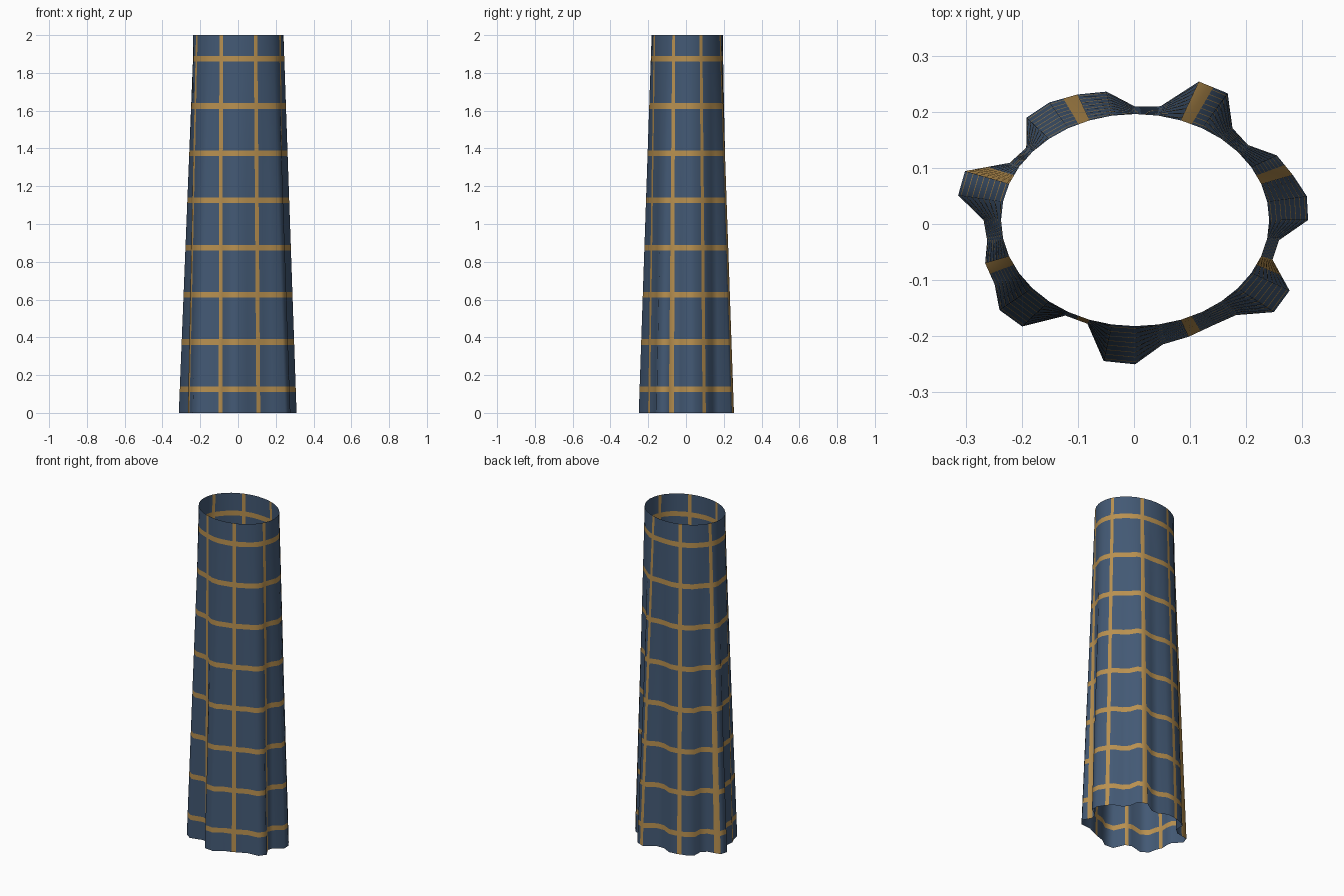
import bpy
import bmesh
from math import sin, cos, radians

cube = bpy.data.objects.get("Cube")
if cube:
    bpy.data.objects.remove(cube, do_unlink=True)


def make_material(name, color):
    mat = bpy.data.materials.new(name)
    mat.use_nodes = True
    mat.diffuse_color = (*color, 1)
    shader = mat.node_tree.nodes["Principled BSDF"]
    shader.inputs["Base Color"].default_value = (*color, 1)
    shader.inputs["Roughness"].default_value = 0.9
    return mat


# Waist ellipse and overall height
HALF_WIDTH, HALF_DEPTH, HEIGHT = 0.239, 0.189, 2.0
CENTER_X, CENTER_Y = 0.002, 0.007

# Flare of the hem at each ten degrees, clockwise from the back
FLARE = [1.07, 1.09, 1.39, 1.38, 1.13, 1.10, 1.22, 1.25, 1.30, 1.29, 1.09, 1.09,
         1.33, 1.35, 1.17, 1.15, 1.17, 1.19, 1.36, 1.35, 1.04, 1.04, 1.31, 1.32,
         1.21, 1.19, 1.12, 1.13, 1.34, 1.35, 1.08, 1.06, 1.26, 1.28, 1.26, 1.23]
SIDES = len(FLARE)

# Check pattern
CHECK, BAND = 0.25, 0.03
HALF_STEPS_PER_CHECK, STRIPE_STEP = 9, 4


def fold_corner(k, z):
    """Point on pleat line k, opening linearly from waist to hem."""
    angle = radians(k * 360 / SIDES)
    grow = 1 + (FLARE[k % SIDES] - 1) * (1 - z / HEIGHT)
    return (CENTER_X + HALF_WIDTH * grow * sin(angle),
            CENTER_Y + HALF_DEPTH * grow * cos(angle), z)


def cloth_point(half_step, z):
    """Point on the cloth; odd half steps lie midway between pleat lines."""
    a = fold_corner(half_step // 2, z)
    b = fold_corner((half_step + 1) // 2, z)
    return [(p + q) / 2 for p, q in zip(a, b)]


# Columns: every pleat line plus the stripe edges
columns = [j for j in range(2 * SIDES)
           if j % 2 == 0 or j % HALF_STEPS_PER_CHECK in (STRIPE_STEP, STRIPE_STEP + 1)]

# Rows: hem, both edges of each band, waist
rows = [0.0]
for i in range(round(HEIGHT / CHECK)):
    middle = CHECK * (i + 0.5)
    rows += [middle - BAND / 2, middle + BAND / 2]
rows.append(HEIGHT)

# Skirt: open pleated tube with checks laid out in its faces
bm = bmesh.new()
grid = [[bm.verts.new(cloth_point(j, z)) for z in rows] for j in columns]
for c, j in enumerate(columns):
    here, after = grid[c], grid[(c + 1) % len(columns)]
    for r in range(len(rows) - 1):
        face = bm.faces.new((here[r], here[r + 1], after[r + 1], after[r]))
        face.smooth = True
        stripe = j % HALF_STEPS_PER_CHECK == STRIPE_STEP
        face.material_index = int(stripe or r % 2 == 1)

mesh = bpy.data.meshes.new("pleated_skirt")
bm.to_mesh(mesh)
bm.free()
mesh.materials.append(make_material("slate_blue_cloth", (0.056, 0.100, 0.176)))
mesh.materials.append(make_material("ochre_check", (0.480, 0.280, 0.080)))
skirt = bpy.data.objects.new("pleated_skirt", mesh)
bpy.context.collection.objects.link(skirt)
